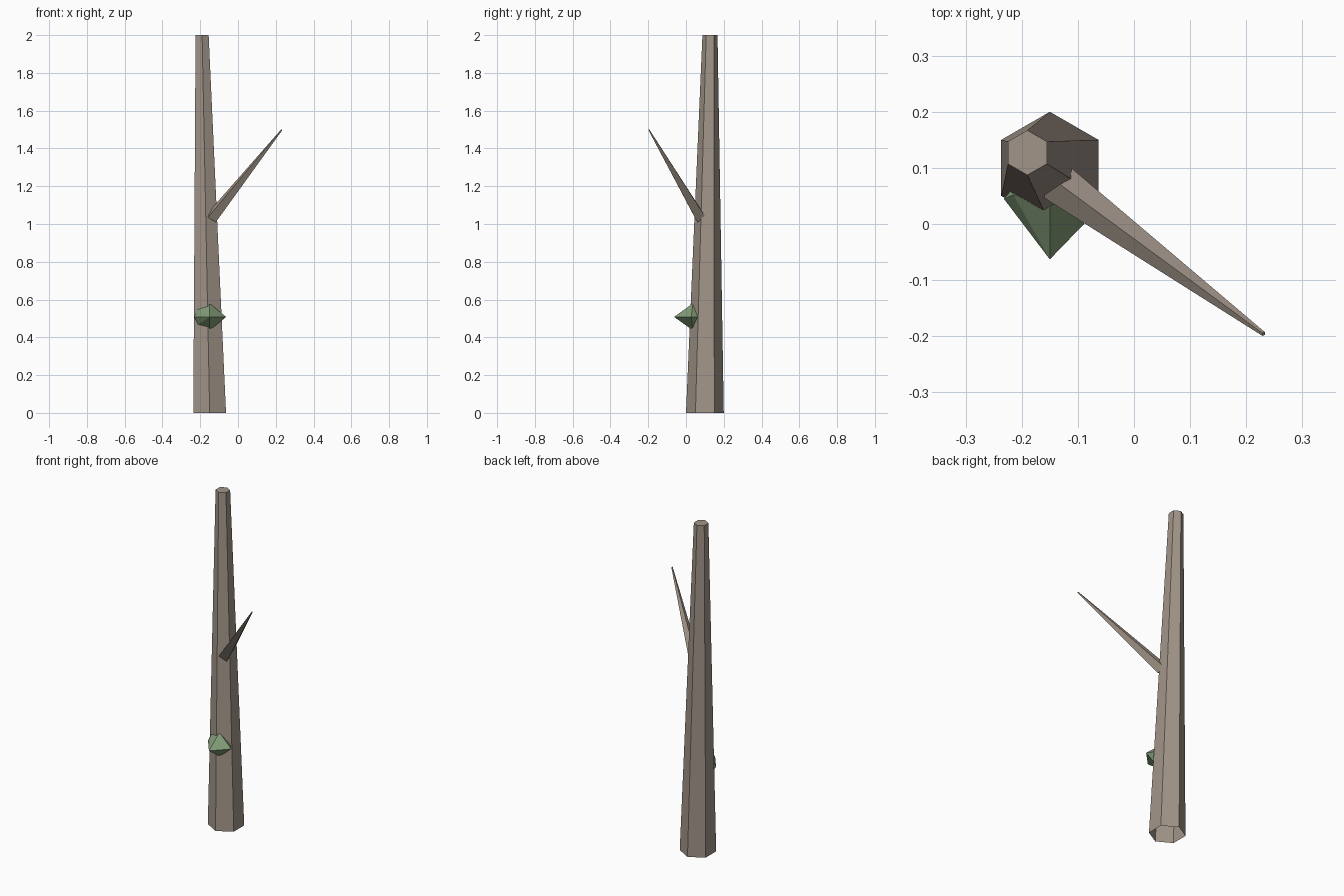
import bpy, bmesh, math
from mathutils import Vector

if "Cube" in bpy.data.objects:
    bpy.data.objects.remove(bpy.data.objects["Cube"])


def material(name, color):
    m = bpy.data.materials.new(name)
    m.diffuse_color = (*color, 1)
    m.use_nodes = True
    m.node_tree.nodes["Principled BSDF"].inputs["Base Color"].default_value = m.diffuse_color
    return m


bark = material("bark", (0.36, 0.30, 0.25))
leaf = material("moss", (0.23, 0.34, 0.19))


def finish(bm, name, mat):
    bmesh.ops.recalc_face_normals(bm, faces=bm.faces)
    me = bpy.data.meshes.new(name)
    bm.to_mesh(me)
    bm.free()
    me.materials.append(mat)
    ob = bpy.data.objects.new(name, me)
    bpy.context.collection.objects.link(ob)
    return ob


def tapered(name, ends, radii, u, v, sides, mat, cap_base):
    """Straight tapered prism between two centres, section spanned by u and v."""
    bm = bmesh.new()
    rings = []
    for c, r in zip(ends, radii):
        ring = []
        for i in range(sides):
            a = 2 * math.pi * i / sides
            ring.append(bm.verts.new(Vector(c) + r * (math.cos(a) * u + math.sin(a) * v)))
        rings.append(ring)
    lo, hi = rings
    for i in range(sides):
        j = (i + 1) % sides
        bm.faces.new((lo[i], lo[j], hi[j], hi[i]))
    bm.faces.new(hi)
    if cap_base:
        bm.faces.new(lo[::-1])
    return finish(bm, name, mat)


# Leaning six-sided trunk, open underneath, corners toward front and back
tapered("trunk", [(-0.15, 0.10, 0), (-0.19, 0.127, 2)], (0.1, 0.04),
        Vector((0, 1, 0)), Vector((-1, 0, 0)), 6, bark, False)

# Four-sided branch, one ridge on top
start, tip = Vector((-0.138, 0.075, 1.035)), Vector((0.231, -0.196, 1.498))
axis = (tip - start).normalized()
side = Vector((0, 0, 1)).cross(axis).normalized()
tapered("branch", [start, tip], (0.036, 0.004), side, axis.cross(side), 4, bark, True)

# Faceted moss clump on the front of the trunk
bm = bmesh.new()
for p in [(-0.15, -0.063, 0.508), (-0.063, 0.027, 0.508), (-0.232, 0.045, 0.508),
          (-0.15, 0.137, 0.508), (-0.15, 0.037, 0.58), (-0.15, 0.037, 0.437),
          (-0.215, 0.052, 0.545), (-0.212, 0.052, 0.468)]:
    bm.verts.new(p)
bmesh.ops.convex_hull(bm, input=bm.verts)
finish(bm, "moss_clump", leaf)
